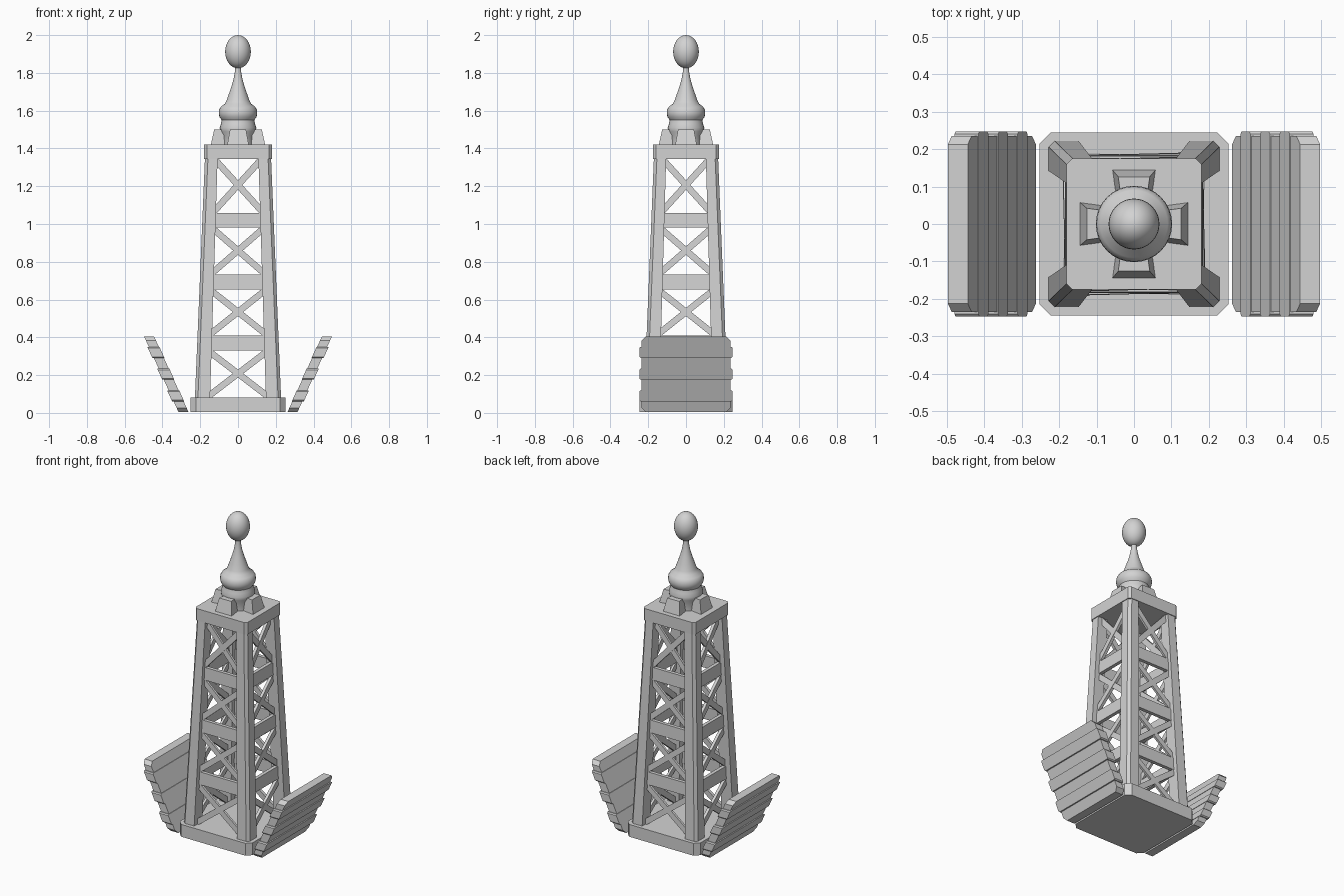
import bpy
import bmesh
from math import cos, sin, pi
from mathutils import Matrix, Vector

if "Cube" in bpy.data.objects:
    bpy.data.objects.remove(bpy.data.objects["Cube"], do_unlink=True)

grey = bpy.data.materials.new("plain grey")
grey.use_nodes = True
grey.diffuse_color = (0.65, 0.65, 0.65, 1)
grey.node_tree.nodes["Principled BSDF"].inputs["Base Color"].default_value = (0.65, 0.65, 0.65, 1)


def finish(name, bm):
    bmesh.ops.recalc_face_normals(bm, faces=bm.faces)
    mesh = bpy.data.meshes.new(name)
    bm.to_mesh(mesh)
    bm.free()
    mesh.materials.append(grey)
    obj = bpy.data.objects.new(name, mesh)
    bpy.context.collection.objects.link(obj)
    return obj


def loft(bm, first, second):
    """Closed solid between two outlines with equal point counts."""
    a = [bm.verts.new(p) for p in first]
    b = [bm.verts.new(p) for p in second]
    n = len(a)
    bm.faces.new(a)
    bm.faces.new(b)
    for i in range(n):
        j = (i + 1) % n
        bm.faces.new((a[i], a[j], b[j], b[i]))


def cut_rect(hx, hy, c):
    """Rectangle outline with cut corners."""
    return [(hx, hy - c), (hx - c, hy), (c - hx, hy), (-hx, hy - c),
            (-hx, c - hy), (c - hx, -hy), (hx - c, -hy), (hx, c - hy)]


def plate(name, hx, hy, z0, z1, c):
    bm = bmesh.new()
    outline = cut_rect(hx, hy, c)
    loft(bm, [(x, y, z0) for x, y in outline], [(x, y, z1) for x, y in outline])
    return finish(name, bm)


plate("base_plate", 0.252, 0.245, 0.005, 0.082, 0.03)
plate("top_plate", 0.18, 0.175, 1.345, 1.42, 0.015)

# Tapered corner legs
LOW, HIGH = 0.08, 1.35


def taper(z, low, high):
    return low + (high - low) * (z - LOW) / (HIGH - LOW)


def leg_section(z, sx, sy):
    xo, xi = taper(z, 0.228, 0.175), taper(z, 0.148, 0.108)
    yo, yi = taper(z, 0.222, 0.17), taper(z, 0.142, 0.105)
    c = 0.016
    pts = [(xi, yi), (xo, yi), (xo, yo - c), (xo - c, yo), (xi, yo)]
    return [(sx * x, sy * y, z) for x, y in pts]


for sy, depth in ((-1, "front"), (1, "back")):
    for sx, side in ((1, "left"), (-1, "right")):
        bm = bmesh.new()
        loft(bm, leg_section(LOW, sx, sy), leg_section(HIGH, sx, sy))
        finish(depth + "_" + side + "_leg", bm)


# Lattice of rails and crossed braces on each side
def bar(bm, outline, turn, thick):
    def layer(offset):
        return [turn @ Vector((u, -taper(z, 0.182, 0.14) - offset, z)) for u, z in outline]
    loft(bm, layer(-thick), layer(thick))


RAILS = [0.37, 0.693, 1.02]
for k, side in enumerate(("front", "left", "back", "right")):
    turn = Matrix.Rotation(k * pi / 2, 3, 'Z')
    rails = bmesh.new()
    for z in RAILS:
        w = taper(z, 0.16, 0.12)
        bar(rails, [(-w, z - 0.039), (w, z - 0.039), (w, z + 0.039), (-w, z + 0.039)], turn, 0.011)
    finish(side + "_rails", rails)

    braces = bmesh.new()
    floors = [0.08] + [z + 0.039 for z in RAILS]
    ceilings = [z - 0.039 for z in RAILS] + [1.345]
    for lo, hi in zip(floors, ceilings):
        for s in (1, -1):
            p = Vector((-s * taper(lo, 0.148, 0.112), lo + 0.015))
            q = Vector((s * taper(hi, 0.148, 0.112), hi - 0.015))
            along = (q - p).normalized()
            across = Vector((-along.y, along.x)) * 0.017
            p, q = p - along * 0.015, q + along * 0.015
            bar(braces, [p - across, q - across, q + across, p + across],
                turn, 0.009 if s > 0 else 0.007)
    finish(side + "_braces", braces)


# Leaning side boards, each with three wrapped battens
def lean(outline, sx, inner, outer):
    def layer(x):
        return [(sx * (x + 0.455 * z), y, z) for y, z in outline]
    return layer(inner), layer(outer)


for sx, side in ((1, "left"), (-1, "right")):
    bm = bmesh.new()
    board = [(y, z + 0.205) for y, z in cut_rect(0.235, 0.2, 0.022)]
    loft(bm, *lean(board, sx, 0.26, 0.313))
    finish(side + "_board", bm)
    bm = bmesh.new()
    for z0 in (0.09, 0.205, 0.32):
        batten = [(y, z + z0) for y, z in cut_rect(0.247, 0.029, 0.006)]
        loft(bm, *lean(batten, sx, 0.257, 0.321))
    finish(side + "_battens", bm)

# Wedge brackets around the finial
for k, side in enumerate(("left", "back", "right", "front")):
    turn = Matrix.Rotation(k * pi / 2, 3, 'Z')

    def ring(x, w_in, w_out, z):
        pts = [(0.05, -w_in), (x, -w_out), (x, w_out), (0.05, w_in)]
        return [turn @ Vector((px, py, z)) for px, py in pts]
    bm = bmesh.new()
    loft(bm, ring(0.145, 0.045, 0.058, 1.415), ring(0.126, 0.032, 0.042, 1.5))
    finish(side + "_bracket", bm)


# Turned finial and egg-shaped tip
def lathe(name, profile, steps=32):
    bm = bmesh.new()
    rings = [[bm.verts.new((r * cos(2 * pi * i / steps), r * sin(2 * pi * i / steps), z))
              for i in range(steps)] for r, z in profile]
    for a, b in zip(rings, rings[1:]):
        for i in range(steps):
            j = (i + 1) % steps
            bm.faces.new((a[i], a[j], b[j], b[i]))
    bm.faces.new(rings[0])
    bm.faces.new(rings[-1])
    return finish(name, bm)


finial = lathe("finial", [
    (0.085, 1.415), (0.085, 1.47), (0.095, 1.49), (0.097, 1.51), (0.09, 1.53),
    (0.086, 1.55), (0.098, 1.567), (0.102, 1.585), (0.1, 1.605), (0.09, 1.622),
    (0.07, 1.636), (0.06, 1.655), (0.048, 1.69), (0.034, 1.73), (0.023, 1.77),
    (0.016, 1.81), (0.015, 1.85)])

bm = bmesh.new()
bmesh.ops.create_uvsphere(bm, u_segments=32, v_segments=16, radius=1,
                          matrix=Matrix.Translation((0, 0, 1.912)) @ Matrix.Diagonal((0.068, 0.068, 0.088, 1)))
tip = finish("finial_tip", bm)

bpy.ops.object.select_all(action='DESELECT')
for obj in (finial, tip):
    obj.select_set(True)
    bpy.context.view_layer.objects.active = obj
bpy.ops.object.shade_smooth_by_angle()
